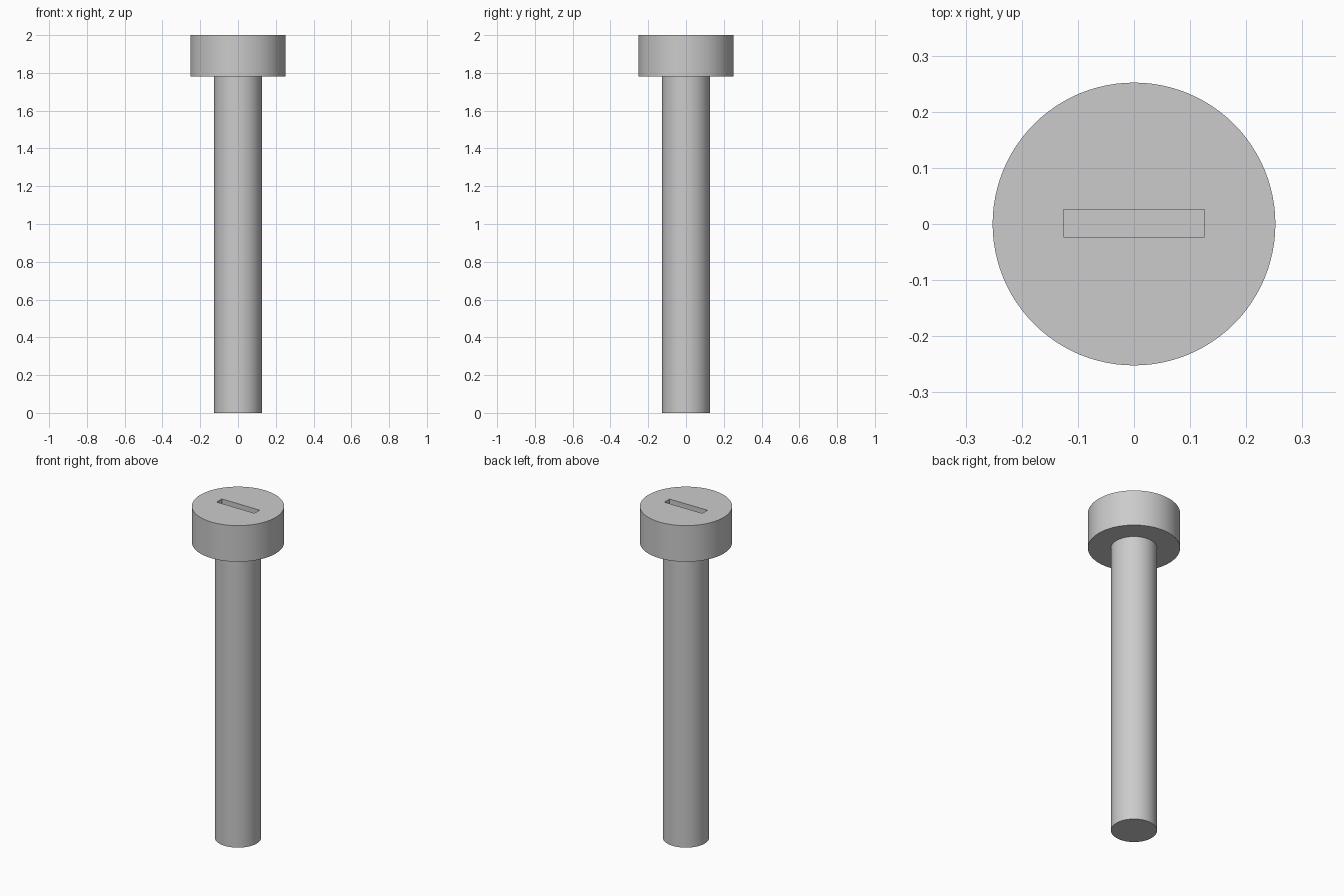
import bpy
import math

cube = bpy.data.objects.get("Cube")
if cube:
    bpy.data.objects.remove(cube, do_unlink=True)

HEAD_BOTTOM, TOP = 1.782, 2.0
SLOT_DEPTH = 0.07

steel = bpy.data.materials.new("grey steel")
steel.use_nodes = True
colour = (0.6, 0.6, 0.6, 1)
steel.diffuse_color = colour
steel.node_tree.nodes["Principled BSDF"].inputs["Base Color"].default_value = colour


def cylinder(name, radius, bottom, top):
    bpy.ops.mesh.primitive_cylinder_add(
        vertices=96, radius=radius, depth=top - bottom,
        location=(0, 0, (bottom + top) / 2))
    obj = bpy.context.object
    obj.name = name
    obj.data.materials.append(steel)
    return obj


# Shank and head
shank = cylinder("shank", 0.126, 0, HEAD_BOTTOM)
head = cylinder("head", 0.252, HEAD_BOTTOM, TOP)

# Blind slot sunk into the top of the head
bpy.ops.mesh.primitive_cube_add(size=1, location=(0, 0.001, TOP))
cutter = bpy.context.object
cutter.name = "slot_cutter"
cutter.dimensions = (0.252, 0.049, 2 * SLOT_DEPTH)
bpy.ops.object.transform_apply(location=False, rotation=False, scale=True)
cutter.data.materials.append(steel)

slot = head.modifiers.new("slot", "BOOLEAN")
slot.operation = "DIFFERENCE"
slot.solver = "EXACT"
slot.object = cutter
bpy.ops.object.select_all(action="DESELECT")
bpy.context.view_layer.objects.active = head
head.select_set(True)
bpy.ops.object.modifier_apply(modifier=slot.name)
bpy.data.objects.remove(cutter, do_unlink=True)

# Round sides with crisp rims
shank.select_set(True)
bpy.ops.object.shade_smooth_by_angle(angle=math.radians(30))
